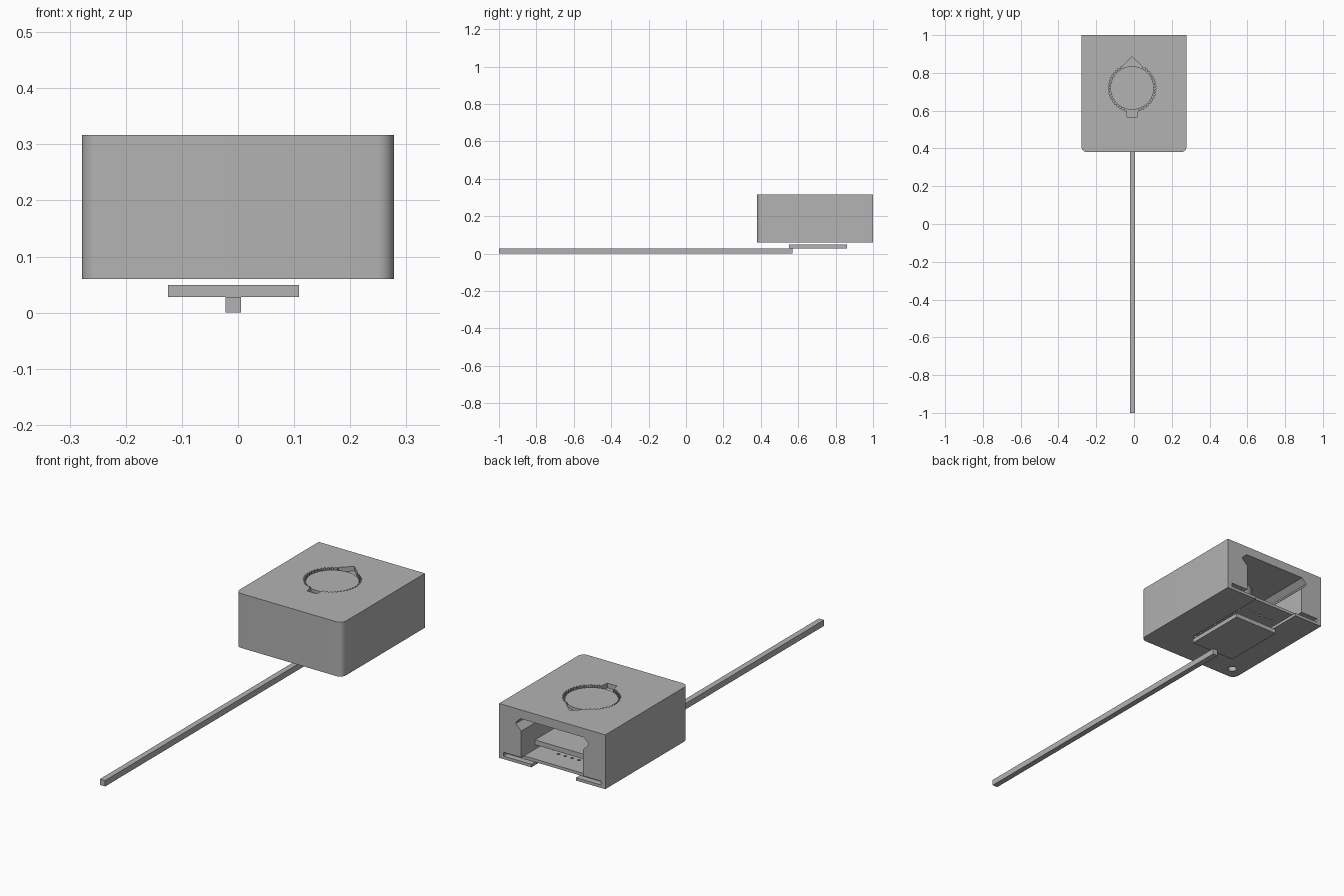
import bpy, bmesh, math
from mathutils import Vector

if "Cube" in bpy.data.objects:
    bpy.data.objects.remove(bpy.data.objects["Cube"], do_unlink=True)

grey = bpy.data.materials.new("plain grey")
grey.use_nodes = True
grey.diffuse_color = (0.45, 0.45, 0.45, 1)
grey.node_tree.nodes["Principled BSDF"].inputs["Base Color"].default_value = (0.45, 0.45, 0.45, 1)


def prism(name, outline, start, end, axis="z"):
    """Extrude a closed outline along z (outline is x, y) or y (outline is x, z)."""
    bm = bmesh.new()
    place = (lambda p: (p[0], p[1], start)) if axis == "z" else (lambda p: (p[0], start, p[1]))
    face = bm.faces.new([bm.verts.new(place(p)) for p in outline])
    new = bmesh.ops.extrude_face_region(bm, geom=[face])["geom"]
    move = Vector((0, 0, end - start)) if axis == "z" else Vector((0, end - start, 0))
    bmesh.ops.translate(bm, verts=[g for g in new if isinstance(g, bmesh.types.BMVert)], vec=move)
    bmesh.ops.recalc_face_normals(bm, faces=bm.faces)
    mesh = bpy.data.meshes.new(name)
    bm.to_mesh(mesh)
    bm.free()
    mesh.materials.append(grey)
    obj = bpy.data.objects.new(name, mesh)
    bpy.context.collection.objects.link(obj)
    return obj


def rect(x0, x1, y0, y1):
    return [(x0, y0), (x1, y0), (x1, y1), (x0, y1)]


def arc(cx, cy, r, a0, a1, n):
    angles = [math.radians(a0 + (a1 - a0) * i / n) for i in range(n + 1)]
    return [(cx + r * math.cos(a), cy + r * math.sin(a)) for a in angles]


def circle(cx, cy, r, n=32):
    return arc(cx, cy, r, 0, 360, n)[:-1]


def cut(target, cutter):
    mod = target.modifiers.new("cut", "BOOLEAN")
    mod.operation = "DIFFERENCE"
    mod.solver = "EXACT"
    mod.object = cutter
    bpy.context.view_layer.objects.active = target
    bpy.ops.object.modifier_apply(modifier=mod.name)
    bpy.data.objects.remove(cutter, do_unlink=True)


W, FRONT, BACK = 0.278, 0.38, 1.0
BOTTOM, TOP, R = 0.06, 0.317, 0.03
DX, DY = -0.01, 0.72

# Housing with rounded front corners
outline = (arc(-W + R, FRONT + R, R, 180, 270, 8) + arc(W - R, FRONT + R, R, 270, 360, 8)
           + [(W, BACK), (-W, BACK)])
housing = prism("housing", outline, BOTTOM, TOP)

# Cavity with side grooves, open at the back
half = [(0.162, 0.08), (0.162, 0.217), (0.19, 0.245), (0.19, 0.252), (0.165, 0.275)]
cavity = half + [(-x, z) for x, z in reversed(half)]
cut(housing, prism("cavity_cutter", cavity, 0.43, 1.1, "y"))

# Slot for the sliding board and the opening beneath it
cut(housing, prism("slot_cutter", rect(-0.255, 0.255, 0.074, 0.092), 0.44, 1.1, "y"))
cut(housing, prism("floor_cutter", rect(-0.125, 0.109, 0.55, 1.1), 0.0, 0.08))

# Screw hole
cut(housing, prism("screw_cutter", circle(-0.217, 0.44, 0.02, 24), 0.0, 0.12))

# Knurled dial recess with a pointer and a finger notch
teeth = 48
knurl = []
for i in range(teeth):
    for step, r in ((0, 0.118), (0.45, 0.118), (0.5, 0.126), (0.95, 0.126)):
        a = math.tau * (i + step) / teeth
        knurl.append((DX + r * math.cos(a), DY + r * math.sin(a)))
pointer = [(DX - 0.05, DY + 0.09), (DX + 0.05, DY + 0.09), (DX + 0.05, DY + 0.117),
           (DX, DY + 0.165), (DX - 0.05, DY + 0.117)]
notch = [(DX - 0.025, DY - 0.155), (DX + 0.025, DY - 0.155),
         (DX + 0.035, DY - 0.09), (DX - 0.035, DY - 0.09)]
for shape in (knurl, pointer, notch):
    cut(housing, prism("recess_cutter", shape, 0.295, 0.4))

# Dial face and its hub hanging into the cavity
dial = prism("dial", circle(DX, DY, 0.115, 64), 0.29, 0.309)
hub = prism("dial_hub", circle(DX, DY, 0.07), 0.2, 0.296)

# Inner shelf
prism("inner_shelf", rect(-0.16, 0.16, 0.45, 0.9), 0.115, 0.138)

# Sliding board with rows of pin holes
board = prism("sliding_board", rect(-0.253, 0.253, 0.45, 0.975), 0.076, 0.09)
for i in range(9):
    cut(board, prism("pin_cutter", circle(0.09, 0.58 + 0.034 * i, 0.007, 8), 0.0, 0.2))
for i in range(5):
    cut(board, prism("pin_cutter", circle(0.055 - 0.036 * i, 0.875, 0.007, 8), 0.0, 0.2))

# Lower plate and long rod
prism("lower_plate", rect(-0.125, 0.109, 0.55, 0.86), 0.028, 0.049)
prism("long_rod", rect(-0.022, 0.005, -1.0, 0.57), 0.0, 0.028)

# Smooth the rounded parts
bpy.ops.object.select_all(action="DESELECT")
for obj in (housing, dial, hub):
    obj.select_set(True)
bpy.context.view_layer.objects.active = housing
bpy.ops.object.shade_smooth_by_angle(angle=math.radians(30))
